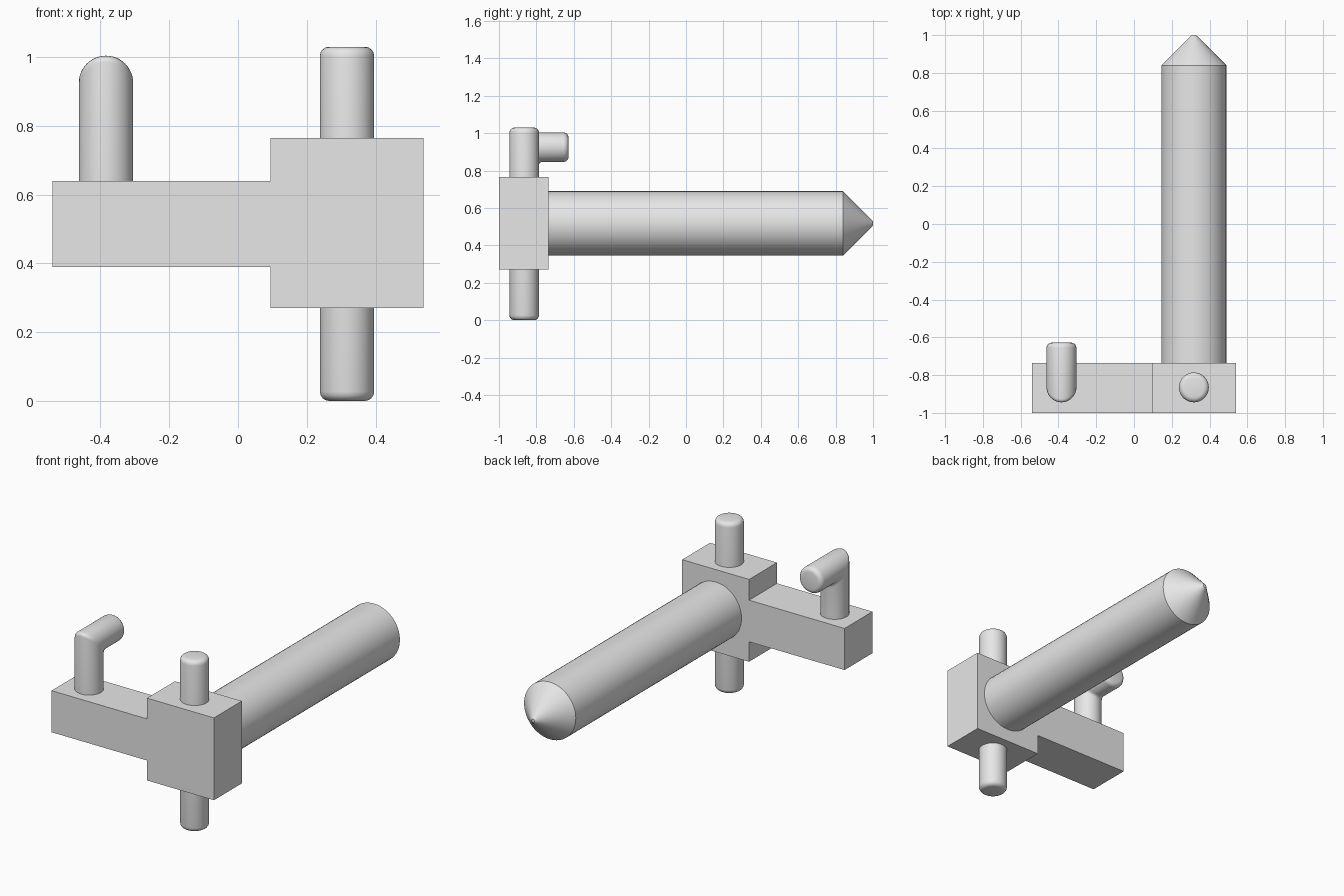
import bpy
import bmesh
from math import cos, sin, pi, radians
from mathutils import Vector

cube = bpy.data.objects.get("Cube")
if cube:
    bpy.data.objects.remove(cube, do_unlink=True)

grey = bpy.data.materials.new("plain_grey")
grey.use_nodes = True
grey.diffuse_color = (0.8, 0.8, 0.8, 1)
grey.node_tree.nodes["Principled BSDF"].inputs["Base Color"].default_value = (0.8, 0.8, 0.8, 1)

SIDES = 48
MID_Y = -0.865      # centre of the block's depth
AXIS_X = 0.317      # shared by the pin and the spike


def finish(name, bm, smooth=True):
    bmesh.ops.recalc_face_normals(bm, faces=bm.faces[:])
    mesh = bpy.data.meshes.new(name)
    bm.to_mesh(mesh)
    bm.free()
    mesh.materials.append(grey)
    if smooth:
        for poly in mesh.polygons:
            poly.use_smooth = True
        mesh.set_sharp_from_angle(angle=radians(35))
    obj = bpy.data.objects.new(name, mesh)
    bpy.context.collection.objects.link(obj)
    return obj


def skin(name, rings):
    """Closed tube through a list of equal-length rings of points."""
    bm = bmesh.new()
    loops = [[bm.verts.new(p) for p in ring] for ring in rings]
    for a, b in zip(loops, loops[1:]):
        for i in range(SIDES):
            j = (i + 1) % SIDES
            bm.faces.new((a[i], a[j], b[j], b[i]))
    bm.faces.new(loops[0])
    bm.faces.new(loops[-1])
    return finish(name, bm)


def circle(radius):
    return [(radius * cos(2 * pi * i / SIDES), radius * sin(2 * pi * i / SIDES))
            for i in range(SIDES)]


def rounded_end(radius, end, direction, bevel=0.027, steps=4):
    """(radius, position) pairs for a rounded rim, ending at the flat cap."""
    angles = [pi / 2 * k / steps for k in range(steps + 1)]
    return [(radius - bevel * (1 - cos(t)), end - direction * bevel * (1 - sin(t)))
            for t in angles]


# Block with a narrower side arm
outline = [(-0.54, 0.39), (0.095, 0.39), (0.095, 0.27), (0.54, 0.27),
           (0.54, 0.765), (0.095, 0.765), (0.095, 0.64), (-0.54, 0.64)]
bm = bmesh.new()
face = bm.faces.new([bm.verts.new((x, -1, z)) for x, z in outline])
out = bmesh.ops.extrude_face_region(bm, geom=[face])
verts = [v for v in out["geom"] if isinstance(v, bmesh.types.BMVert)]
bmesh.ops.translate(bm, verts=verts, vec=(0, 0.265, 0))
finish("block_and_arm", bm, smooth=False)

# Upright pin through the block
PIN_R = 0.079
profile = rounded_end(PIN_R, 0, -1)[::-1] + rounded_end(PIN_R, 1.03, 1)
skin("pin", [[(AXIS_X + u, MID_Y + v, z) for u, v in circle(r)] for r, z in profile])

# Long pointed spike
profile = [(0.172, -0.74), (0.172, 0.84), (0.018, 0.994), (0.01, 1.0)]
skin("spike", [[(AXIS_X + u, y, 0.518 + v) for u, v in circle(r)] for r, y in profile])

# Bent hook: upright stem, tight elbow, short rearward end
HOOK_X, HOOK_Z, SOFT = -0.384, 0.925, 0.02
rings = [[(HOOK_X + u, MID_Y + v, 0.63) for u, v in circle(PIN_R)]]
for k in range(5):
    t = k / 4
    ring = []
    for u, v in circle(PIN_R):
        corner = Vector((HOOK_X + u, MID_Y + v, HOOK_Z - v))
        ring.append(corner + Vector((0, SOFT * t * t, -SOFT * (1 - t) ** 2)))
    rings.append(ring)
for r, y in rounded_end(PIN_R, -0.628, 1):
    rings.append([(HOOK_X + u, y, HOOK_Z - v) for u, v in circle(r)])
skin("hook", rings)
